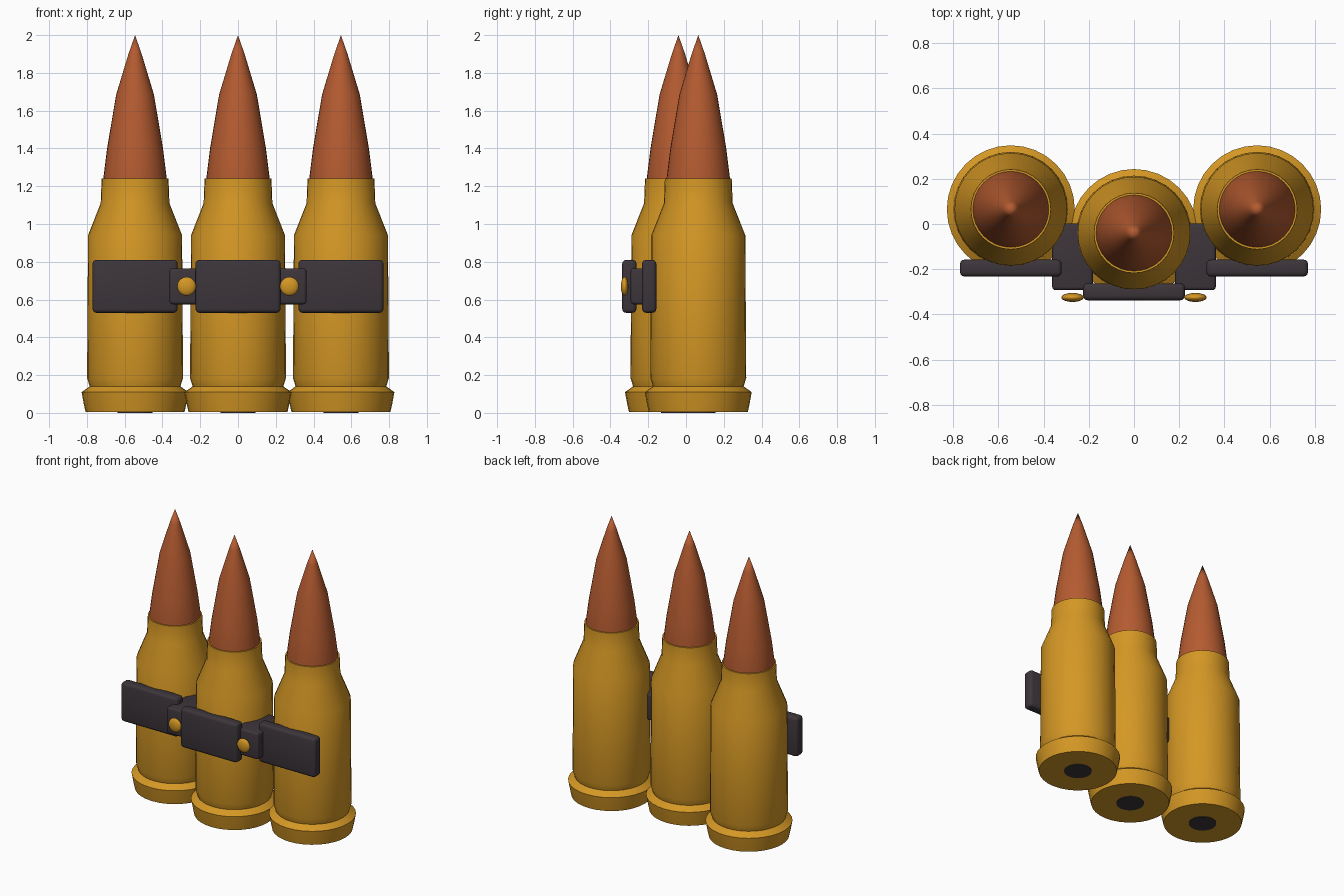
import bpy, bmesh, math
from mathutils import Matrix

cube = bpy.data.objects.get("Cube")
if cube:
    bpy.data.objects.remove(cube, do_unlink=True)


def material(name, rgb):
    m = bpy.data.materials.new(name)
    m.use_nodes = True
    m.diffuse_color = (*rgb, 1)
    m.node_tree.nodes["Principled BSDF"].inputs["Base Color"].default_value = (*rgb, 1)
    return m


brass = material("brass", (0.66, 0.31, 0.018))
copper = material("copper", (0.46, 0.105, 0.03))
dark_steel = material("dark steel", (0.046, 0.036, 0.043))


def finish(bm, name, mat, loc, angle=32):
    bmesh.ops.recalc_face_normals(bm, faces=bm.faces)
    mesh = bpy.data.meshes.new(name)
    bm.to_mesh(mesh)
    bm.free()
    mesh.materials.append(mat)
    obj = bpy.data.objects.new(name, mesh)
    obj.location = loc
    bpy.context.collection.objects.link(obj)
    bpy.ops.object.select_all(action="DESELECT")
    obj.select_set(True)
    bpy.context.view_layer.objects.active = obj
    bpy.ops.object.shade_smooth_by_angle(angle=math.radians(angle))
    return obj


def lathe(name, profile, mat, loc):
    # Spin a radius/height profile about the upright axis
    bm = bmesh.new()
    verts = [bm.verts.new((r, 0, z)) for r, z in profile]
    edges = [bm.edges.new(pair) for pair in zip(verts, verts[1:])]
    bmesh.ops.spin(bm, geom=verts + edges, cent=(0, 0, 0), axis=(0, 0, 1),
                   angle=math.tau, steps=32, use_duplicate=False)
    bmesh.ops.remove_doubles(bm, verts=bm.verts, dist=0.0001)
    return finish(bm, name, mat, loc)


def rounded_box(name, size, mat, loc, bevel=0.02):
    bm = bmesh.new()
    bmesh.ops.create_cube(bm, size=1, matrix=Matrix.Diagonal((*size, 1)))
    bmesh.ops.bevel(bm, geom=bm.edges[:], offset=bevel, segments=3,
                    profile=0.5, affect="EDGES")
    return finish(bm, name, mat, loc)


casing = [(0, 0.004), (0.262, 0.004), (0.272, 0.05), (0.283, 0.11), (0.24, 0.14),
          (0.254, 0.185), (0.249, 0.94), (0.182, 1.11), (0.177, 1.24), (0, 1.24)]
tip = [(0, 1.2), (0.168, 1.2), (0.168, 1.24), (0.148, 1.4), (0.1, 1.685),
       (0.035, 1.9), (0, 2)]
primer = [(0, 0), (0.092, 0), (0.092, 0.01), (0, 0.01)]

# Three rounds, the middle one set forward, each with its clip plate
for side, x, y in (("right", -0.545, 0.065), ("middle", 0, -0.04), ("left", 0.545, 0.065)):
    lathe(side + "_casing", casing, brass, (x, y, 0))
    lathe(side + "_tip", tip, copper, (x, y, 0))
    lathe(side + "_primer", primer, dark_steel, (x, y, 0))
    rounded_box(side + "_clip_plate", (0.45, 0.075, 0.28), dark_steel, (x, y - 0.26, 0.67))

# Connecting blocks and flattened rivets between neighbouring plates
for side, x in (("right", -0.272), ("left", 0.272)):
    rounded_box(side + "_connector", (0.18, 0.295, 0.19), dark_steel, (x, -0.145, 0.67), 0.015)
    bm = bmesh.new()
    bmesh.ops.create_uvsphere(bm, u_segments=16, v_segments=10, radius=0.05,
                              matrix=Matrix.Diagonal((1, 0.4, 1, 1)))
    finish(bm, side + "_rivet", brass, (x, -0.325, 0.67), 60)
